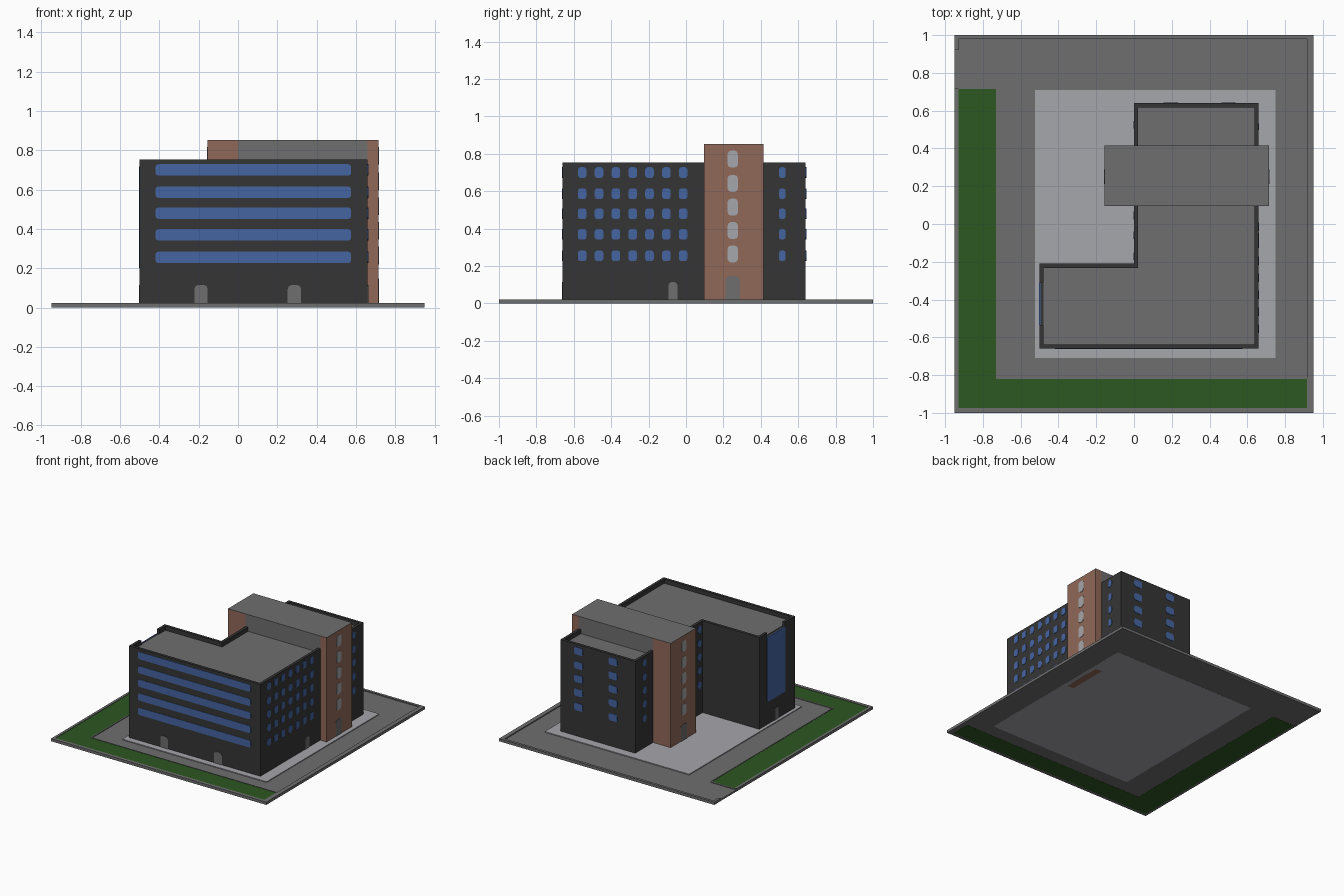
import bpy, bmesh
from mathutils import Vector

if "Cube" in bpy.data.objects:
    bpy.data.objects.remove(bpy.data.objects["Cube"])


def material(name, rgb):
    m = bpy.data.materials.new(name)
    m.diffuse_color = (*rgb, 1)
    m.use_nodes = True
    m.node_tree.nodes["Principled BSDF"].inputs["Base Color"].default_value = m.diffuse_color
    return m


DARK = material("charcoal wall", (0.036, 0.036, 0.036))
GREY = material("asphalt grey", (0.158, 0.158, 0.158))
PALE = material("pale paving", (0.38, 0.385, 0.41))
GREEN = material("lawn green", (0.026, 0.097, 0.016))
BLUE = material("window blue", (0.06, 0.13, 0.36))
BRICK = material("brick brown", (0.285, 0.14, 0.1))


def build(name, mat, solids):
    """Each solid is (list of 3D points, extrusion vector)."""
    bm = bmesh.new()
    for pts, vec in solids:
        f = bm.faces.new([bm.verts.new(p) for p in pts])
        new = bmesh.ops.extrude_face_region(bm, geom=[f])["geom"]
        bmesh.ops.translate(bm, vec=Vector(vec),
                            verts=[v for v in new if isinstance(v, bmesh.types.BMVert)])
    bmesh.ops.recalc_face_normals(bm, faces=bm.faces)
    me = bpy.data.meshes.new(name)
    bm.to_mesh(me)
    bm.free()
    me.materials.append(mat)
    ob = bpy.data.objects.new(name, me)
    bpy.context.collection.objects.link(ob)
    return ob


def prism(pts, z0, z1):
    return [(x, y, z0) for x, y in pts], (0, 0, z1 - z0)


def box(x0, x1, y0, y1, z0, z1):
    return prism([(x0, y0), (x1, y0), (x1, y1), (x0, y1)], z0, z1)


def panel(axis, wall, u, z0, z1, w, c=0.014, arch=False):
    """Thin plate with clipped corners on a wall facing the x or y axis."""
    a, b, h = u - w / 2, u + w / 2, c * 0.5
    top = [(b, z1 - c), (b - h * 0.6, z1 - h * 0.6), (b - c, z1),
           (a + c, z1), (a + h * 0.6, z1 - h * 0.6), (a, z1 - c)]
    low = [(a, z0), (b, z0)] if arch else [
        (a, z0 + c), (a + h * 0.6, z0 + h * 0.6), (a + c, z0),
        (b - c, z0), (b - h * 0.6, z0 + h * 0.6), (b, z0 + c)]
    t = 0.003
    if axis == "x":
        return [(wall - t, p, z) for p, z in low + top], (2 * t, 0, 0)
    return [(p, wall - t, z) for p, z in low + top], (0, 2 * t, 0)


# Ground: road slab, rim with a driveway gap, lawn, curb and paving
build("road_slab", GREY, [box(-0.95, 0.95, -1, 1, 0.001, 0.014)])
build("boundary_rim", GREY, [
    box(-0.95, 0.95, -1, -0.975, 0, 0.022), box(-0.95, 0.95, 0.98, 1, 0, 0.022),
    box(0.915, 0.95, -0.975, 0.98, 0, 0.022),
    box(-0.95, -0.93, -0.975, 0.72, 0, 0.022), box(-0.95, -0.93, 0.92, 0.98, 0, 0.022)])
build("lawn", GREEN, [prism([(-0.93, -0.975), (0.915, -0.975), (0.915, -0.82),
                             (-0.73, -0.82), (-0.73, 0.715), (-0.93, 0.715)], 0, 0.018)])
build("lawn_curb", GREY, [box(-0.73, -0.722, -0.82, 0.715, 0.002, 0.02),
                          box(-0.73, 0.915, -0.82, -0.812, 0.002, 0.02),
                          box(-0.93, -0.722, 0.715, 0.725, 0.002, 0.02)])
build("paving", PALE, [box(-0.525, 0.75, -0.71, 0.71, 0.0005, 0.021)])

# L-shaped main building, roof deck and parapet (gap above the west glazing)
X0, X1, XM, Y0, Y1, YM = -0.5, 0.66, 0.0, -0.66, 0.64, -0.21
ROOF, TOP, T = 0.715, 0.753, 0.022
build("main_walls", DARK, [prism([(X0, Y0), (X1, Y0), (X1, Y1), (XM, Y1),
                                  (XM, YM), (X0, YM)], 0.01, ROOF)])
build("roof_deck", GREY, [prism([(X0 + T, Y0 + T), (X1 - T, Y0 + T), (X1 - T, Y1 - T),
                                 (XM + T, Y1 - T), (XM + T, YM - T), (X0 + T, YM - T)],
                                ROOF - 0.01, ROOF + 0.004)])
build("parapet", DARK, [
    box(X0, X1, Y0, Y0 + T, ROOF, TOP), box(X1 - T, X1, Y0 + T, Y1 - T, ROOF, TOP),
    box(XM, X1, Y1 - T, Y1, ROOF, TOP), box(XM, XM + T, YM - T, Y1 - T, ROOF, TOP),
    box(X0, XM, YM - T, YM, ROOF, TOP),
    box(X0, X0 + T, Y0 + T, -0.535, ROOF, TOP), box(X0, X0 + T, -0.31, YM - T, ROOF, TOP)])

# Cross tower: brick ends, grey core above the roof, grey cap
build("tower_brick_ends", BRICK, [box(-0.155, XM, 0.095, 0.415, 0.01, 0.85),
                                  box(X1, 0.715, 0.095, 0.415, 0, 0.85)])
build("tower_core", GREY, [box(XM, X1, 0.095, 0.415, 0.6, 0.85)])
build("tower_cap", GREY, [box(-0.155, 0.715, 0.095, 0.415, 0.85, 0.853)])

# Windows, five floors
FLOORS = (0.255, 0.37, 0.48, 0.587, 0.70)


def rows(axis, wall, us, w, h=0.058):
    return [panel(axis, wall, u, z - h / 2, z + h / 2, w) for z in FLOORS for u in us]


build("front_strip_windows", BLUE, rows("y", Y0, [0.078], 0.995))
build("east_windows", BLUE, rows("x", X1, [-0.555 + 0.09 * i for i in range(7)], 0.046)
      + rows("x", X1, [0.515], 0.036))
build("back_windows", BLUE, rows("y", Y1, [0.5, 0.195], 0.075))
build("courtyard_windows", BLUE, rows("x", XM, [-0.17, -0.06, 0.045, 0.525], 0.04))
build("west_glazing", BLUE, [box(X0 - 0.003, X0 + 0.004, -0.535, -0.31, 0.2, ROOF + 0.002)])
build("tower_windows", PALE, [panel("x", wx, 0.25, z - 0.045, z + 0.045, 0.056, 0.018)
                              for wx in (-0.155, 0.715)
                              for z in (0.265, 0.39, 0.515, 0.642, 0.772)])

# Doors with clipped arch tops
build("doors", GREY, [
    panel("y", Y0, -0.188, 0.02, 0.115, 0.068, 0.02, True),
    panel("y", Y0, 0.287, 0.02, 0.115, 0.068, 0.02, True),
    panel("x", X1, -0.07, 0.02, 0.115, 0.048, 0.018, True),
    panel("x", X0, -0.425, 0.02, 0.115, 0.048, 0.018, True),
    panel("x", 0.715, 0.25, 0.02, 0.147, 0.075, 0.02, True),
    panel("x", -0.155, 0.25, 0.02, 0.147, 0.075, 0.02, True)])
